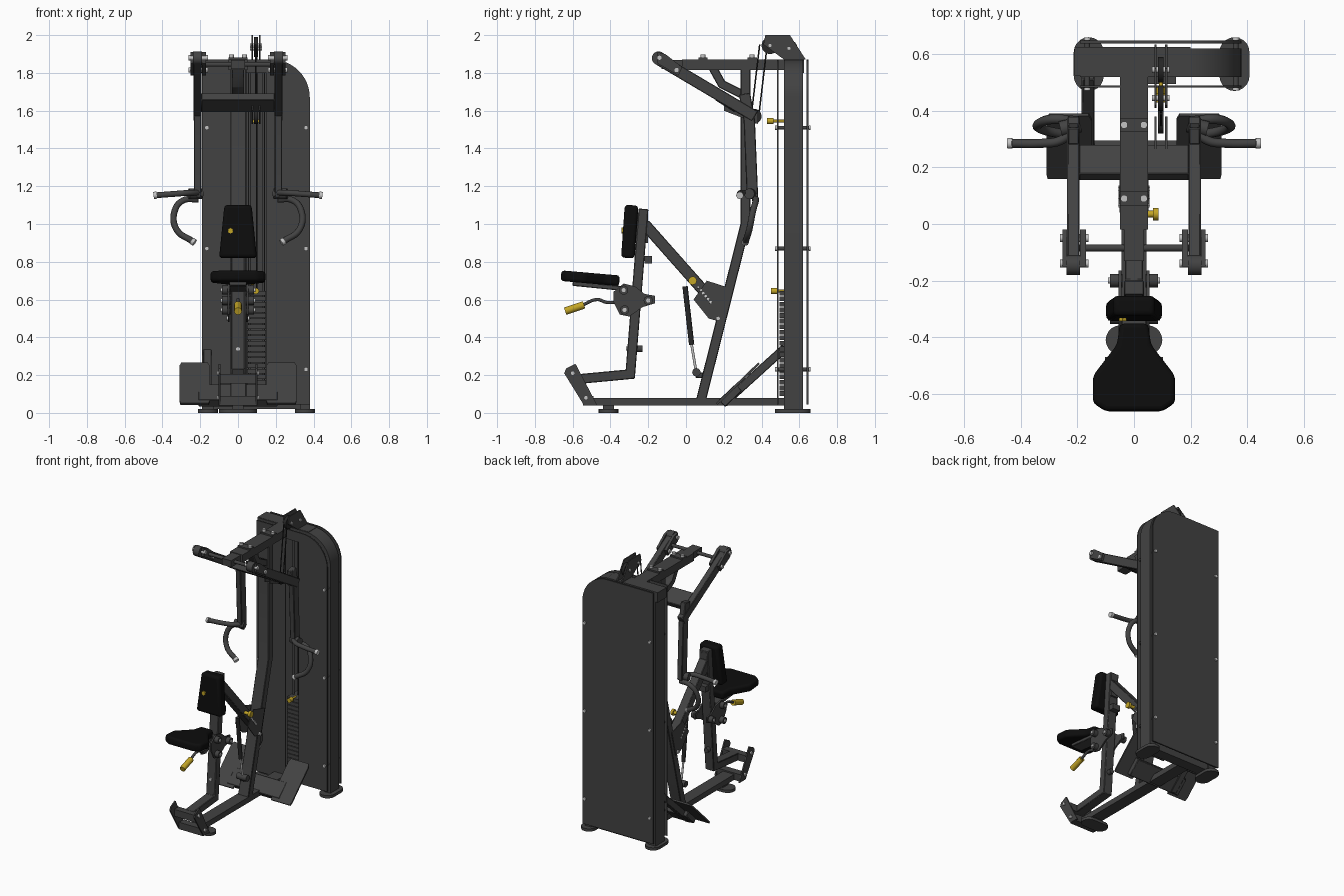
import bpy, bmesh, math
from mathutils import Vector


def mat(name, r, g, b):
    m = bpy.data.materials.new(name)
    m.diffuse_color = (r, g, b, 1)
    return m


FRAME = mat("charcoal_frame", 0.055, 0.055, 0.055)
BLACK = mat("black_vinyl", 0.004, 0.004, 0.004)
DARK = mat("dark_rubber", 0.02, 0.02, 0.02)
SILVER = mat("silver_metal", 0.55, 0.55, 0.55)
YELLOW = mat("yellow_grip", 0.55, 0.38, 0.02)


def prism(name, pts, a, b, axis="X", m=FRAME, bevel=0.0, seg=3):
    """Extrude a 2D outline from a to b along an axis."""
    put = {"X": lambda p, t: (t, p[0], p[1]),
           "Y": lambda p, t: (p[0], t, p[1]),
           "Z": lambda p, t: (p[0], p[1], t)}[axis]
    bm = bmesh.new()
    lo = [bm.verts.new(put(p, a)) for p in pts]
    hi = [bm.verts.new(put(p, b)) for p in pts]
    bm.faces.new(lo)
    bm.faces.new(hi)
    for i in range(len(pts)):
        j = (i + 1) % len(pts)
        bm.faces.new((lo[i], lo[j], hi[j], hi[i]))
    bmesh.ops.recalc_face_normals(bm, faces=bm.faces)
    me = bpy.data.meshes.new(name)
    bm.to_mesh(me)
    bm.free()
    me.materials.append(m)
    ob = bpy.data.objects.new(name, me)
    bpy.context.collection.objects.link(ob)
    if bevel:
        mod = ob.modifiers.new("bevel", "BEVEL")
        mod.width, mod.segments = bevel, seg
    return ob


def box(name, x0, x1, y0, y1, z0, z1, m=FRAME, bevel=0.0):
    return prism(name, [(x0, y0), (x1, y0), (x1, y1), (x0, y1)], z0, z1, "Z", m, bevel)


def beam(name, path, width, x0, x1, m=FRAME):
    """Mitred flat-sided tube following a side-view (y, z) path."""
    P = [Vector(p) for p in path]
    D = [(P[i + 1] - P[i]).normalized() for i in range(len(P) - 1)]
    left, right = [], []
    for i, p in enumerate(P):
        d0, d1 = D[max(i - 1, 0)], D[min(i, len(D) - 1)]
        t = (d0 + d1).normalized()
        n = Vector((-t.y, t.x))
        k = width / 2 / max(0.3, t.dot(d0))
        left.append(p + n * k)
        right.append(p - n * k)
    return prism(name, [tuple(v) for v in left + right[::-1]], x0, x1, "X", m, 0.004, 1)


def rod(name, p, q, r, m=FRAME, n=16):
    p, q = Vector(p), Vector(q)
    bpy.ops.mesh.primitive_cylinder_add(vertices=n, radius=r, depth=(q - p).length, location=(p + q) / 2)
    ob = bpy.context.object
    ob.name = name
    ob.rotation_euler = (q - p).to_track_quat("Z", "Y").to_euler()
    ob.data.materials.append(m)
    return ob


def bent_rod(name, pts, r, m=FRAME):
    cu = bpy.data.curves.new(name, "CURVE")
    cu.dimensions, cu.bevel_depth, cu.bevel_resolution = "3D", r, 3
    cu.use_fill_caps, cu.resolution_u = True, 6
    s = cu.splines.new("BEZIER")
    s.bezier_points.add(len(pts) - 1)
    for bp, c in zip(s.bezier_points, pts):
        bp.co = c
        bp.handle_left_type = bp.handle_right_type = "AUTO"
    cu.materials.append(m)
    ob = bpy.data.objects.new(name, cu)
    bpy.context.collection.objects.link(ob)


def arc(cx, cz, rx, rz, a0, a1, n):
    return [(cx + rx * math.cos(math.radians(a0 + (a1 - a0) * i / n)),
             cz + rz * math.sin(math.radians(a0 + (a1 - a0) * i / n))) for i in range(n + 1)]


def foot(name, cx, cy, hx, hy):
    r = min(hx, hy)
    if hy > hx:
        pts = arc(cx, cy + hy - r, r, r, 0, 180, 10) + arc(cx, cy - hy + r, r, r, 180, 360, 10)
    else:
        pts = arc(cx + hx - r, cy, r, r, -90, 90, 10) + arc(cx - hx + r, cy, r, r, 90, 270, 10)
    prism(name, pts, 0, 0.02, "Z")


# Tower frame: straight left post, top beam bending into the right post
R = 0.2
outer = [(-0.19, 0.02), (-0.19, 1.87)] + arc(0.38 - R, 1.87 - R, R, R, 90, 0, 12) + [(0.38, 0.02)]
r = R - 0.05
inner = [(0.33, 0.02)] + arc(0.38 - R, 1.87 - R, r, r, 0, 90, 12) + [(-0.13, 1.82), (-0.13, 0.02)]
prism("tower_frame", outer + inner, 0.52, 0.62, "Y")
box("tower_base", -0.14, 0.34, 0.53, 0.61, 0.02, 0.08)
box("tower_top_cap", -0.21, 0.2, 0.525, 0.625, 1.8, 1.872)
foot("tower_foot_left", -0.16, 0.565, 0.053, 0.095)
foot("tower_foot_right", 0.355, 0.565, 0.053, 0.095)

# Shroud panels: full back, front with a slot for the weight stack
panel = [(-0.19, 0.045), (-0.19, 1.87)] + arc(0.38 - R, 1.87 - R, R, R, 90, 0, 12) + [(0.38, 0.045)]
prism("back_panel", panel, 0.638, 0.648, "Y")
slot = [(0.15, 0.045), (0.15, 1.8), (0.045, 1.8), (0.045, 0.045)]
prism("front_panel", panel + slot, 0.482, 0.49, "Y")
for x in (-0.165, 0.36):
    for z in (0.23, 0.87, 1.51):
        rod("panel_spacer", (x, 0.478, z), (x, 0.652, z), 0.01)
        for y in (0.472, 0.650):
            rod("panel_bolt", (x, y, z), (x, y + 0.009, z), 0.012, SILVER, 12)

# Weight stack, guide rods and selector pins
for i in range(19):
    z = 0.09 + i * 0.0295
    box("weight_plate", 0.048, 0.148, 0.495, 0.61, z, z + 0.025)
for x in (0.062, 0.134):
    rod("guide_rod", (x, 0.55, 0.06), (x, 0.55, 1.82), 0.008)
rod("stack_cable", (0.098, 0.55, 0.65), (0.098, 0.55, 1.92), 0.004, DARK, 8)
for y0, z in ((0.45, 1.545), (0.47, 0.645)):
    rod("selector_shaft", (0.095, y0, z), (0.095, 0.53, z), 0.007, YELLOW)
    rod("selector_knob", (0.095, y0 - 0.02, z), (0.095, y0 + 0.012, z), 0.016, YELLOW)

# Top pulley bracket, pulleys and cables
bracket = [(0.41, 1.95), (0.42, 2.0), (0.55, 2.0), (0.635, 1.87), (0.52, 1.87)]
for x in (0.076, 0.114):
    prism("pulley_bracket", bracket, x - 0.004, x + 0.004)
for y, z in ((0.445, 1.945), (0.545, 1.93)):
    rod("top_pulley", (0.085, y, z), (0.105, y, z), 0.045, DARK, 24)
    rod("pulley_bolt", (0.064, y, z), (0.126, y, z), 0.011, SILVER, 12)
for y in (0.345, 0.385):
    rod("arm_cable", (0.095, y, 1.57), (0.095, y + 0.045, 1.95), 0.004, DARK, 8)
rod("arm_pulley", (0.085, 0.36, 1.57), (0.105, 0.36, 1.57), 0.04, DARK, 24)
for x in (0.076, 0.114):
    prism("arm_pulley_plate", [(0.2, 1.67), (0.38, 1.6), (0.38, 1.53), (0.2, 1.6)], x - 0.004, x + 0.004)

# Base rail, front foot and front stand
box("base_rail", -0.045, 0.045, -0.52, 0.53, 0.04, 0.08)
foot("front_foot", 0, -0.41, 0.1, 0.052)
box("front_foot_post", -0.03, 0.03, -0.44, -0.38, 0.018, 0.05)
for s in (-1, 1):
    prism("front_stand_plate", [(-0.645, 0.21), (-0.635, 0.235), (-0.585, 0.26), (-0.47, 0.04), (-0.54, 0.04)],
          s * 0.092, s * 0.102)
    for y, z in ((-0.6, 0.21), (-0.53, 0.08)):
        rod("stand_bolt", (s * 0.1, y, z), (s * 0.112, y, z), 0.012, SILVER, 12)
box("front_lower_crossbar", -0.095, 0.095, -0.545, -0.49, 0.04, 0.09)
box("front_upper_crossbar", -0.095, 0.095, -0.6, -0.55, 0.155, 0.205)

# Seat post, diagonal strut and main column
beam("seat_post", [(-0.56, 0.18), (-0.295, 0.205), (-0.225, 1.08)], 0.052, -0.035, 0.035)
beam("diagonal_strut", [(-0.22, 1.0), (0.17, 0.56)], 0.06, -0.032, 0.032)
beam("main_column", [(0.08, 0.07), (0.315, 1.0), (0.315, 1.84)], 0.052, -0.04, 0.045)
for s in (-1, 1):
    prism("column_gusset", [(0.04, 0.6), (0.11, 0.7), (0.235, 0.66), (0.19, 0.48), (0.12, 0.5)], s * 0.046, s * 0.052)
    rod("gusset_bolt", (s * 0.05, 0.17, 0.5), (s * 0.062, 0.17, 0.5), 0.012, SILVER, 12)
    for i in range(6):
        y, z = 0.065 + i * 0.013, 0.665 - i * 0.016
        rod("adjust_hole", (s * 0.05, y, z), (s * 0.054, y, z + 0.001), 0.007, SILVER, 10)
rod("adjust_knob_shaft", (0.03, 0.035, 0.7), (0.075, 0.035, 0.7), 0.012, YELLOW)
rod("adjust_knob", (0.068, 0.035, 0.7), (0.086, 0.035, 0.7), 0.022, YELLOW)
rod("gas_strut_body", (0, -0.005, 0.67), (0, 0.03, 0.36), 0.014, DARK)
rod("gas_strut_rod", (0, 0.03, 0.36), (0, 0.055, 0.21), 0.007, SILVER)
rod("gas_strut_mount", (-0.04, 0.055, 0.215), (0.04, 0.055, 0.215), 0.022)
beam("gas_strut_lug", [(0.05, 0.2), (0.11, 0.2)], 0.03, -0.02, 0.02)

# Chest pad with mounting plate and small badge
pad = prism("chest_pad", [(-0.1, -0.14), (0.1, -0.14), (0.072, 0.14), (-0.072, 0.14)], -0.036, 0.036, "Y", BLACK, 0.018)
pad.location = (0, -0.298, 0.96)
pad.rotation_euler = (math.radians(-4), 0, 0)
badge = rod("pad_badge", (-0.04, -0.342, 0.965), (-0.04, -0.333, 0.965), 0.016, YELLOW, 6)
box("chest_pad_mount", -0.03, 0.03, -0.27, -0.2, 0.9, 1.06)
box("chest_pad_stop", -0.03, 0.03, -0.22, -0.18, 0.79, 0.83)

# Seat with side plates and adjusting lever
seat = prism("seat_pad", [(-0.1, -0.155), (0.1, -0.155), (0.145, -0.125), (0.145, -0.03), (0.06, 0.08),
             (0.05, 0.155), (-0.05, 0.155), (-0.06, 0.08), (-0.145, -0.03), (-0.145, -0.125)],
             -0.028, 0.028, "Z", BLACK, 0.016)
seat.location = (0, -0.507, 0.713)
seat.rotation_euler = (math.radians(-5), 0, 0)
beam("seat_rail", [(-0.6, 0.685), (-0.3, 0.655)], 0.025, -0.045, 0.045)
for s in (-1, 1):
    prism("seat_carriage_plate", [(-0.385, 0.64), (-0.33, 0.685), (-0.27, 0.67), (-0.22, 0.63), (-0.165, 0.62),
          (-0.165, 0.58), (-0.23, 0.56), (-0.3, 0.51), (-0.35, 0.52), (-0.385, 0.59)], s * 0.045, s * 0.055)
    for y, z in ((-0.33, 0.65), (-0.325, 0.545), (-0.2, 0.595)):
        rod("carriage_roller", (s * 0.04, y, z), (s * 0.085, y, z), 0.024)
        rod("carriage_bolt", (s * 0.085, y, z), (s * 0.092, y, z), 0.011, SILVER, 12)
bent_rod("seat_lever", [(0, -0.34, 0.59), (0, -0.42, 0.585), (0, -0.47, 0.6), (0, -0.55, 0.57)], 0.009)
rod("seat_lever_grip", (0, -0.64, 0.538), (0, -0.54, 0.572), 0.02, YELLOW)
rod("seat_post_knob", (0, -0.3, 0.34), (0, -0.23, 0.34), 0.018)
rod("seat_post_bolt", (0, -0.318, 0.34), (0, -0.305, 0.34), 0.011, SILVER, 12)

# Overhead beam, brace and bearing caps
box("overhead_beam", -0.05, 0.05, -0.02, 0.53, 1.815, 1.872)
box("beam_nose", -0.036, 0.036, -0.13, 0.0, 1.82, 1.868)
beam("beam_brace", [(0.14, 1.83), (0.19, 1.74), (0.31, 1.68)], 0.045, -0.032, 0.032)
for y in (0.09, 0.35):
    box("beam_clamp", -0.05, 0.05, y - 0.025, y + 0.025, 1.87, 1.882)
    for x in (-0.035, 0.035):
        rod("clamp_bolt", (x, y, 1.88), (x, y, 1.898), 0.013, SILVER, 12)
rod("pivot_shaft", (-0.21, -0.085, 1.845), (0.21, -0.085, 1.845), 0.012)

# Swing arms with handles, mirrored left and right
for s in (-1, 1):
    beam("swing_arm_upper", [(-0.15, 1.875), (0.365, 1.57)], 0.062, s * 0.192, s * 0.236)
    beam("swing_arm_lower", [(0.31, 1.69), (0.335, 1.55), (0.352, 1.14)], 0.06, s * 0.194, s * 0.234)
    rod("arm_end_cap", (s * 0.19, -0.145, 1.878), (s * 0.238, -0.145, 1.878), 0.036)
    for a, b in ((0.17, 0.19), (0.236, 0.252)):
        prism("arm_pivot_plate", [(-0.15, 1.91), (-0.11, 1.9), (-0.02, 1.83), (-0.04, 1.785), (-0.15, 1.85)], s * a, s * b)
    for y, z in ((-0.14, 1.88), (-0.05, 1.815)):
        rod("pivot_bolt", (s * 0.16, y, z), (s * 0.262, y, z), 0.014, SILVER, 12)
    rod("handle_collar", (s * 0.19, 0.352, 1.16), (s * 0.26, 0.335, 1.16), 0.028)
    bent_rod("straight_handle", [(s * 0.2, 0.345, 1.165), (s * 0.26, 0.295, 1.165), (s * 0.33, 0.285, 1.16),
             (s * 0.435, 0.285, 1.152)], 0.016)
    rod("straight_handle_cap", (s * 0.43, 0.285, 1.153), (s * 0.447, 0.285, 1.151), 0.019, SILVER)
    bent_rod("curved_handle", [(s * 0.21, 0.365, 1.13), (s * 0.29, 0.37, 1.125), (s * 0.335, 0.355, 1.07),
             (s * 0.325, 0.335, 0.97), (s * 0.24, 0.315, 0.908)], 0.017)
    rod("curved_handle_cap", (s * 0.243, 0.316, 0.91), (s * 0.229, 0.312, 0.901), 0.019, SILVER)
beam("arm_crossbar", [(0.165, 1.675), (0.27, 1.61)], 0.045, -0.195, 0.195)

# Foot plates on a tilted crossbar, with side brace to the tower
c = math.sqrt(0.5)
for s in (-1, 1):
    plate = prism("foot_plate", [(-0.075, -0.155), (0.075, -0.155), (0.08, -0.13), (0.08, 0.13), (0.07, 0.155),
                  (-0.07, 0.155), (-0.08, 0.13), (-0.08, -0.13)], -0.006, 0.006, "Z")
    plate.location = (s * 0.23, 0.275, 0.155)
    plate.rotation_euler = (math.radians(44), 0, 0)
beam("foot_plate_crossbar", [(0.19, 0.05), (0.28, 0.135)], 0.05, -0.21, 0.21)
beam("tower_brace", [(0.2, 0.05), (0.525, 0.345)], 0.045, -0.185, -0.14)

# Smooth the round parts while keeping hard edges
bpy.ops.object.select_all(action="DESELECT")
for ob in bpy.context.scene.objects:
    if ob.type == "MESH":
        ob.select_set(True)
        bpy.context.view_layer.objects.active = ob
bpy.ops.object.shade_smooth_by_angle(angle=math.radians(35))
